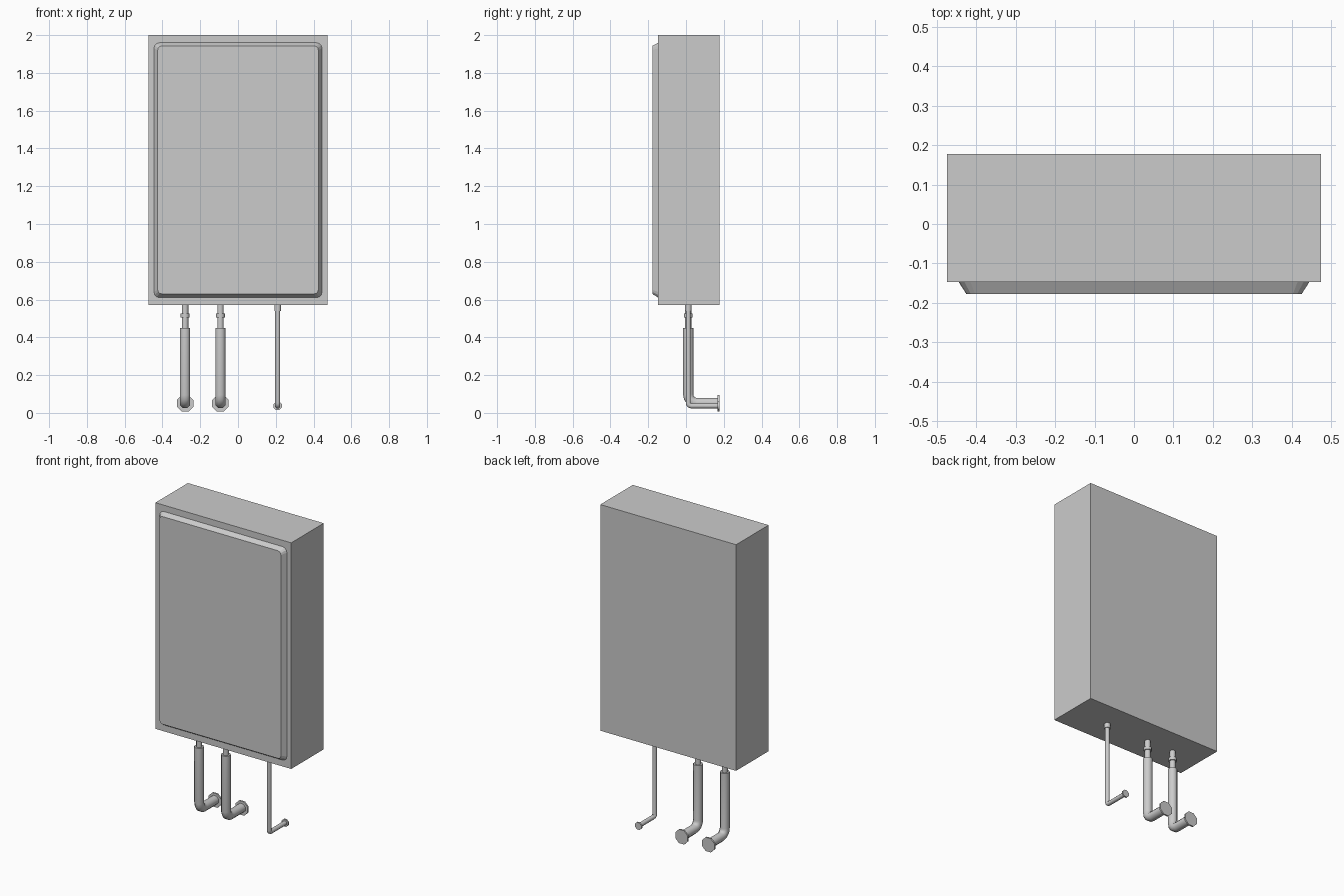
import bpy, bmesh, math
from mathutils import Matrix, Vector

cube = bpy.data.objects.get("Cube")
if cube:
    bpy.data.objects.remove(cube, do_unlink=True)

grey = bpy.data.materials.new("plain grey")
grey.use_nodes = True
grey.diffuse_color = (0.6, 0.6, 0.6, 1)
grey.node_tree.nodes["Principled BSDF"].inputs["Base Color"].default_value = grey.diffuse_color


def add_mesh(name, bm, smooth=False):
    bmesh.ops.recalc_face_normals(bm, faces=bm.faces)
    mesh = bpy.data.meshes.new(name)
    bm.to_mesh(mesh)
    bm.free()
    obj = bpy.data.objects.new(name, mesh)
    bpy.context.collection.objects.link(obj)
    mesh.materials.append(grey)
    if smooth:
        bpy.ops.object.select_all(action='DESELECT')
        obj.select_set(True)
        bpy.context.view_layer.objects.active = obj
        bpy.ops.object.shade_smooth_by_angle(angle=math.radians(50))
    return obj


def box(name, x, y0, y1, z0, z1):
    bm = bmesh.new()
    bmesh.ops.create_cube(bm, size=1)
    bmesh.ops.scale(bm, vec=(2 * x, y1 - y0, z1 - z0), verts=bm.verts)
    bmesh.ops.translate(bm, vec=(0, (y0 + y1) / 2, (z0 + z1) / 2), verts=bm.verts)
    return add_mesh(name, bm)


def rounded_loop(bm, x, y, z0, z1, r, steps=3):
    # Rounded rectangle facing the front
    verts = []
    corners = [(x - r, z1 - r), (r - x, z1 - r), (r - x, z0 + r), (x - r, z0 + r)]
    for i, (cx, cz) in enumerate(corners):
        for s in range(steps + 1):
            a = (i + s / steps) * math.pi / 2
            verts.append(bm.verts.new((cx + r * math.cos(a), y, cz + r * math.sin(a))))
    return verts


def bridge(bm, a, b):
    n = len(a)
    for i in range(n):
        bm.faces.new((a[i], a[(i + 1) % n], b[(i + 1) % n], b[i]))


def tube(name, x, path, radius, sides=8):
    # Sweep a ring along a path of (y, z) points, with mitred corners
    bm = bmesh.new()
    pts = [Vector((x, y, z)) for y, z in path]
    rings = []
    for i, p in enumerate(pts):
        before = (p - pts[i - 1]).normalized() if i else None
        after = (pts[i + 1] - p).normalized() if i < len(pts) - 1 else None
        before, after = before or after, after or before
        along = (before + after).normalized()
        side = Vector((1, 0, 0))
        up = along.cross(side) / along.dot(before)
        ring = []
        for k in range(sides):
            a = (k + 0.5) * math.tau / sides
            ring.append(bm.verts.new(p + radius * (side * math.cos(a) + up * math.sin(a))))
        if rings:
            bridge(bm, rings[-1], ring)
        rings.append(ring)
    bm.faces.new(rings[0])
    bm.faces.new(rings[-1])
    return add_mesh(name, bm, smooth=True)


def bend(y, z, r, steps=4):
    # Quarter turn from straight down to straight back
    out = []
    for s in range(steps + 1):
        a = math.pi / 2 * s / steps
        out.append((y + r - r * math.cos(a), z + r - r * math.sin(a)))
    return out


# Cabinet
BOTTOM, BACK, FRONT = 0.57, 0.178, -0.147
box("cabinet", 0.475, FRONT, BACK, BOTTOM, 2.0)

# Raised front panel with sloping rim
bm = bmesh.new()
outer = rounded_loop(bm, 0.445, FRONT, 0.61, 1.96, 0.03)
inner = rounded_loop(bm, 0.425, -0.178, 0.63, 1.943, 0.022)
bridge(bm, outer, inner)
bm.faces.new(outer)
bm.faces.new(inner)
add_mesh("front_panel", bm)

# Two insulated water pipes
Y = 0.012
for name, x in (("right", -0.28), ("middle", -0.093)):
    tube(name + "_pipe_stub", x, [(Y, BOTTOM), (Y, 0.44)], 0.018)
    tube(name + "_pipe_nut", x, [(Y, 0.525), (Y, 0.505)], 0.025)
    tube(name + "_pipe", x, [(Y, 0.45)] + bend(Y, 0.052, 0.045) + [(0.17, 0.052)], 0.029)
    tube(name + "_wall_flange", x, [(0.168, 0.05), (BACK, 0.05)], 0.047)

# Thin gas pipe
tube("left_pipe", 0.21, [(Y, BOTTOM)] + bend(Y, 0.037, 0.016) + [(0.17, 0.037)], 0.014)
tube("left_pipe_nut", 0.21, [(Y, BOTTOM), (Y, 0.54)], 0.019)
tube("left_wall_flange", 0.21, [(0.168, 0.037), (BACK, 0.037)], 0.024)
